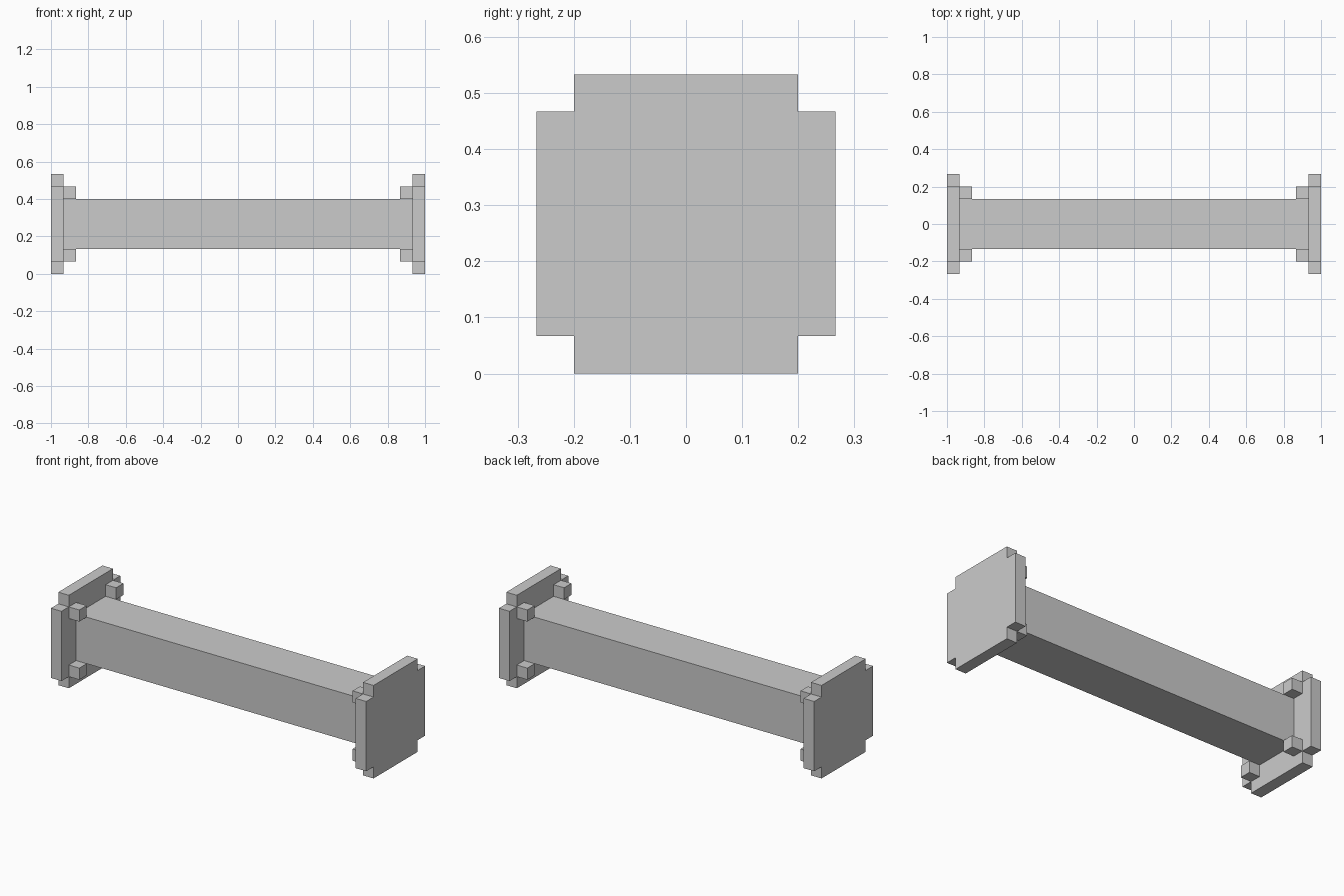
import bpy, bmesh
from mathutils import Matrix, Vector

if "Cube" in bpy.data.objects:
    bpy.data.objects.remove(bpy.data.objects["Cube"])

U = 2 / 30          # the model sits on a grid of 30 units along x
CZ = 4 * U          # height of the bar's axis


def make_object(name, bm):
    bmesh.ops.recalc_face_normals(bm, faces=bm.faces)
    mesh = bpy.data.meshes.new(name)
    bm.to_mesh(mesh)
    bm.free()
    obj = bpy.data.objects.new(name, mesh)
    bpy.context.collection.objects.link(obj)
    return obj


def box(name, centre, size):
    bm = bmesh.new()
    bmesh.ops.create_cube(bm, size=1, matrix=Matrix.Translation(
        (centre[0] * U, centre[1] * U, CZ + centre[2] * U))
        @ Matrix.Diagonal((size[0] * U, size[1] * U, size[2] * U, 1)))
    return make_object(name, bm)


def end_plate(name, x):
    # square plate with a notch at each corner, one unit thick
    outline = [(4, -3), (4, 3), (3, 3), (3, 4), (-3, 4), (-3, 3),
               (-4, 3), (-4, -3), (-3, -3), (-3, -4), (3, -4), (3, -3)]
    bm = bmesh.new()
    face = bm.faces.new([bm.verts.new((x * U, y * U, CZ + z * U)) for y, z in outline])
    side = bmesh.ops.extrude_face_region(bm, geom=[face], use_keep_orig=True)
    verts = [v for v in side["geom"] if isinstance(v, bmesh.types.BMVert)]
    bmesh.ops.translate(bm, verts=verts, vec=Vector((U, 0, 0)))
    return make_object(name, bm)


# Central bar between the two plates
box("bar", (0, 0, 0), (28, 4, 4))

for end, s in (("left", -1), ("right", 1)):
    # End plate
    end_plate(f"{end}_end_plate", 14 if s > 0 else -15)
    # Small studs on the inner face, at the bar's corners
    for depth, y in (("front", -2.5), ("back", 2.5)):
        for level, z in (("lower", -2.5), ("upper", 2.5)):
            box(f"{end}_{depth}_{level}_stud", (13.5 * s, y, z), (1, 1, 1))
